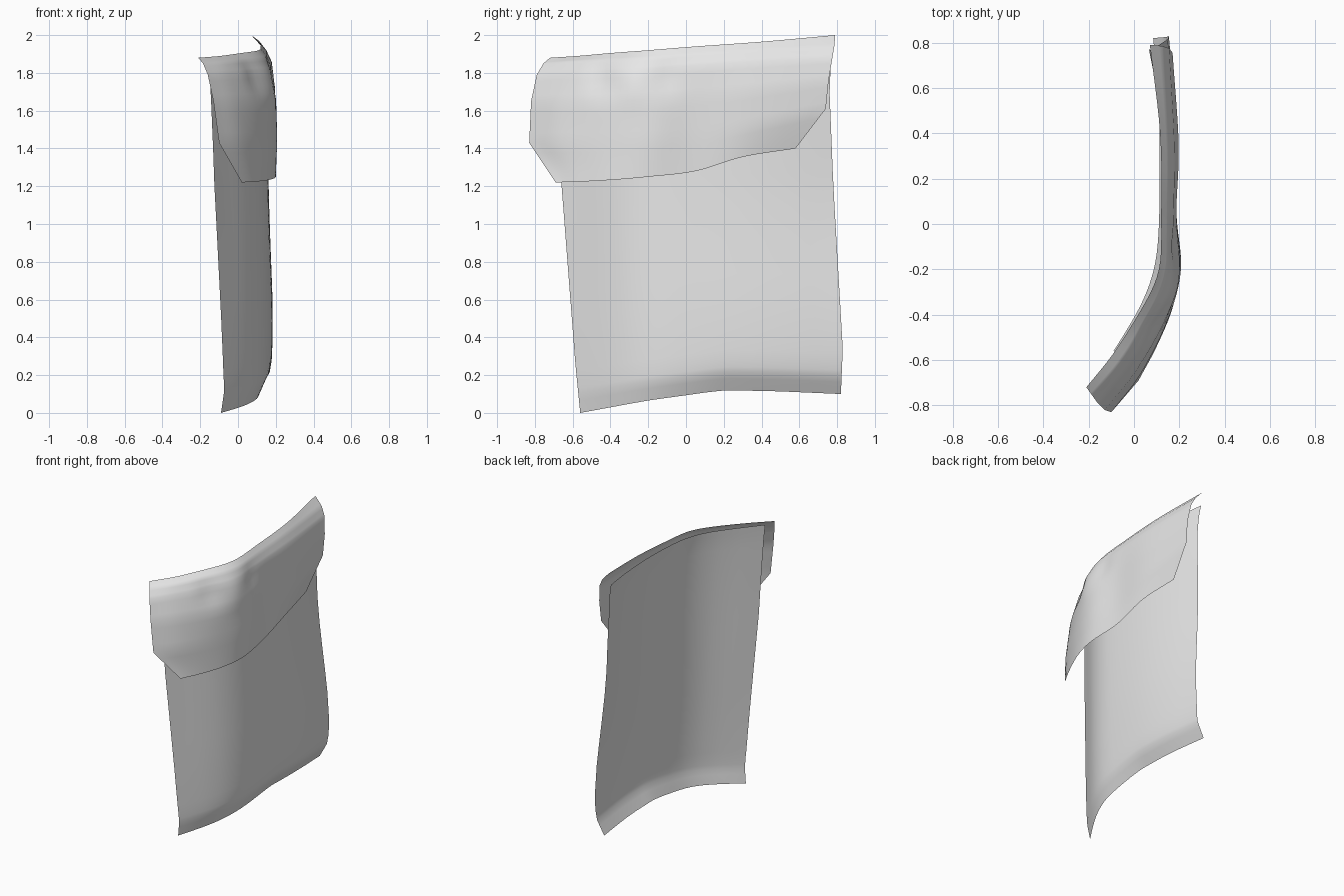
import bpy, bmesh, math
from mathutils import Vector

if "Cube" in bpy.data.objects:
    bpy.data.objects.remove(bpy.data.objects["Cube"])

fabric = bpy.data.materials.new("light_grey_fabric")
fabric.diffuse_color = (0.8, 0.8, 0.8, 1)
fabric.use_nodes = True
fabric.node_tree.nodes["Principled BSDF"].inputs["Base Color"].default_value = fabric.diffuse_color


def interp(table, t):
    """Piecewise linear lookup in a list of (key, value)."""
    if t <= table[0][0]:
        return table[0][1]
    for (a, va), (b, vb) in zip(table, table[1:]):
        if t <= b:
            return va + (vb - va) * (t - a) / (b - a)
    return table[-1][1]


def smooth_line(pts, steps):
    """Catmull-Rom curve through the points."""
    p = [Vector(q) for q in pts]
    p = [2 * p[0] - p[1]] + p + [2 * p[-1] - p[-2]]
    out = []
    for i in range(1, len(p) - 2):
        a, b, c, d = p[i - 1:i + 3]
        for k in range(steps):
            t = k / steps
            out.append(0.5 * (2 * b + (c - a) * t + (2 * a - 5 * b + 4 * c - d) * t * t
                              + (3 * b - a - 3 * c + d) * t ** 3))
    return out + [p[-2]]


def sheet(name, rows):
    """Join rows of points (listed from bottom to top) into a smooth sheet facing +x."""
    bm = bmesh.new()
    grid = [[bm.verts.new(p) for p in r] for r in rows]
    for lo, hi in zip(grid, grid[1:]):
        for i in range(len(lo) - 1):
            bm.faces.new((lo[i], lo[i + 1], hi[i + 1], hi[i])).smooth = True
    me = bpy.data.meshes.new(name)
    bm.to_mesh(me)
    bm.free()
    me.materials.append(fabric)
    ob = bpy.data.objects.new(name, me)
    bpy.context.collection.objects.link(ob)
    return ob


# Pocket panel: gently bowed plan, upper +y corner leaning back, lips turned in
plan_points = [(-.75, -.20), (-.68, -.14), (-.56, -.06), (-.43, .027), (-.3, .1), (-.15, .15),
               (.05, .175), (.3, .188), (.55, .182), (.84, .158)]
plan = [tuple(p) for p in smooth_line(plan_points, 6)]
bottom = [(0, 0), (.26, .065), (.55, .12), (.75, .115), (1, .10)]
top = [(0, 1.85), (.25, 1.87), (.5, 1.88), (.75, 1.89), (1, 1.91)]
left = [(0, -.56), (.25, -.585), (1.22, -.66), (1.86, -.69)]
right = [(.1, .82), (.34, .83), (1.2, .78), (1.7, .76), (1.92, .77)]
inset = [(0, .075), (.017, .058), (.056, .02), (.09, .01), (.16, .004), (.27, 0), (.75, 0),
         (.88, .01), (.95, .02), (1, .04)]
rows = []
for v in (0, .017, .035, .056, .07, .09, .12, .16, .27, .35, .45, .55, .65, .75, .82, .88,
          .92, .95, .98, 1):
    pts = []
    for k in range(15):
        t = k / 14
        z = interp(bottom, t) * (1 - v) + interp(top, t) * v
        y = interp(left, z) * (1 - t) + interp(right, z) * t
        s = min(max((z - .3) / 1.1, 0), 1)
        lean = .07 * t * t * s * s * (3 - 2 * s)
        depth = interp(inset, v) * (min(1, .4 + t) if v < .5 else .2 + .5 * t)
        pts.append((interp(plan, y) - depth - lean, y, z))
    rows.append(smooth_line(pts, 3))
sheet("pocket_panel", rows)

# Flap: control rows from bottom to top, with clipped lower corners
flap_rows = [
    [(.02, -.69, 1.22), (.1, -.54, 1.225), (.17, -.37, 1.235), (.2, -.2, 1.25),
     (.183, .05, 1.28), (.178, .3, 1.355), (.142, .58, 1.40)],
    [(-.10, -.83, 1.43), (.03, -.66, 1.43), (.15, -.42, 1.43), (.207, -.2, 1.44),
     (.187, .05, 1.46), (.195, .35, 1.52), (.165, .74, 1.61)],
    [(-.13, -.82, 1.65), (0, -.66, 1.65), (.14, -.42, 1.65), (.2, -.2, 1.66),
     (.187, .05, 1.68), (.197, .35, 1.71), (.17, .755, 1.76)],
    [(-.16, -.79, 1.79), (-.04, -.64, 1.80), (.10, -.42, 1.81), (.17, -.2, 1.82),
     (.175, .05, 1.84), (.178, .35, 1.86), (.155, .775, 1.88)],
    [(-.185, -.755, 1.85), (-.06, -.61, 1.86), (.06, -.42, 1.87), (.145, -.2, 1.88),
     (.15, .05, 1.90), (.15, .35, 1.92), (.125, .785, 1.94)],
    [(-.21, -.72, 1.88), (-.09, -.57, 1.89), (.02, -.40, 1.905), (.11, -.2, 1.92),
     (.12, .05, 1.94), (.115, .4, 1.965), (.07, .79, 2.0)],
]
curves = [smooth_line(r, 6) for r in flap_rows]
rows = []
for lo, hi in zip(curves, curves[1:]):
    rows += [[a.lerp(b, k / 4) for a, b in zip(lo, hi)] for k in range(4)]
rows.append(curves[-1])
# Soft wrinkles near the top fold
for r in rows:
    for p in r:
        for y0, z0, depth in ((-.45, 1.78, -.02), (-.28, 1.74, .012), (-.1, 1.78, -.014)):
            p.x += depth * math.exp(-((p.y - y0) / .07) ** 2 - ((p.z - z0) / .09) ** 2)
sheet("pocket_flap", rows)
